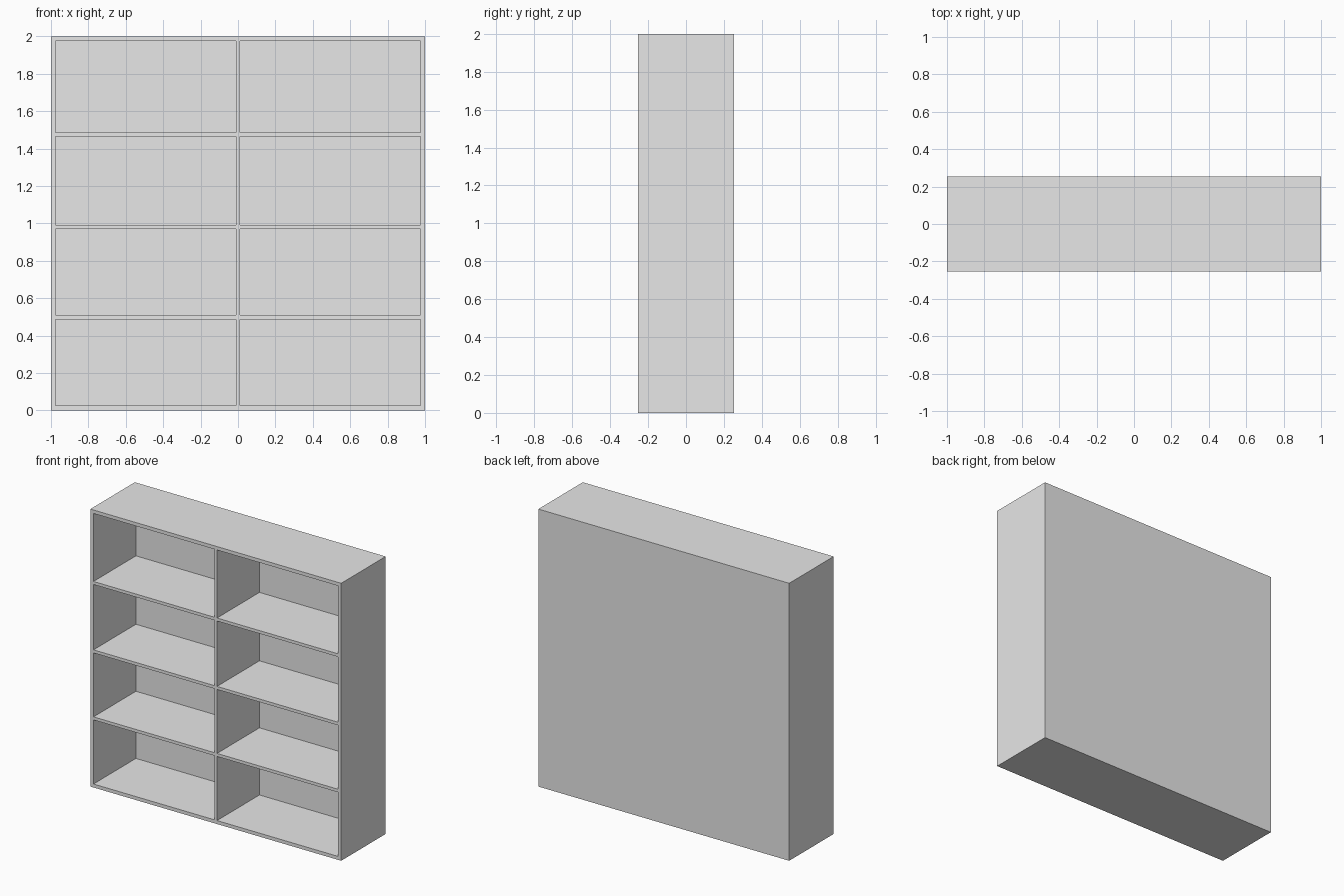
import bpy

cube = bpy.data.objects.get("Cube")
if cube:
    bpy.data.objects.remove(cube, do_unlink=True)

# Single plain grey finish
grey = bpy.data.materials.new("light_grey")
grey.use_nodes = True
COLOR = (0.8, 0.8, 0.8, 1.0)
grey.diffuse_color = COLOR
grey.node_tree.nodes["Principled BSDF"].inputs["Base Color"].default_value = COLOR

W, H, D = 1.0, 2.0, 0.253        # half width, height, half depth
T = 0.025                        # outer board thickness
DIVIDER = 0.01                   # half thickness of the centre divider
SHELF = 0.011                    # half thickness of a shelf
BACK = D - 0.023                 # front face of the back panel
SHELF_HEIGHTS = (0.498, 0.981, 1.474)


def board(name, x, y, z):
    """Box spanning the given (min, max) ranges."""
    bpy.ops.mesh.primitive_cube_add(size=1, location=[(a + b) / 2 for a, b in (x, y, z)])
    ob = bpy.context.object
    ob.name = ob.data.name = name
    ob.scale = [b - a for a, b in (x, y, z)]
    bpy.ops.object.transform_apply(location=False, rotation=False, scale=True)
    ob.data.materials.append(grey)
    return ob


# Outer case
inner = W - T
board("right_side", (-W, -inner), (-D, D), (0, H))
board("left_side", (inner, W), (-D, D), (0, H))
board("bottom_board", (-inner, inner), (-D, D), (0, T))
board("top_board", (-inner, inner), (-D, D), (H - T, H))
board("back_panel", (-inner, inner), (BACK, D), (T, H - T))

# Centre divider and the shelves on each side of it
board("centre_divider", (-DIVIDER, DIVIDER), (-D, BACK), (T, H - T))
for i, z in enumerate(SHELF_HEIGHTS, 1):
    board(f"right_shelf_{i}", (-inner, -DIVIDER), (-D, BACK), (z - SHELF, z + SHELF))
    board(f"left_shelf_{i}", (DIVIDER, inner), (-D, BACK), (z - SHELF, z + SHELF))
